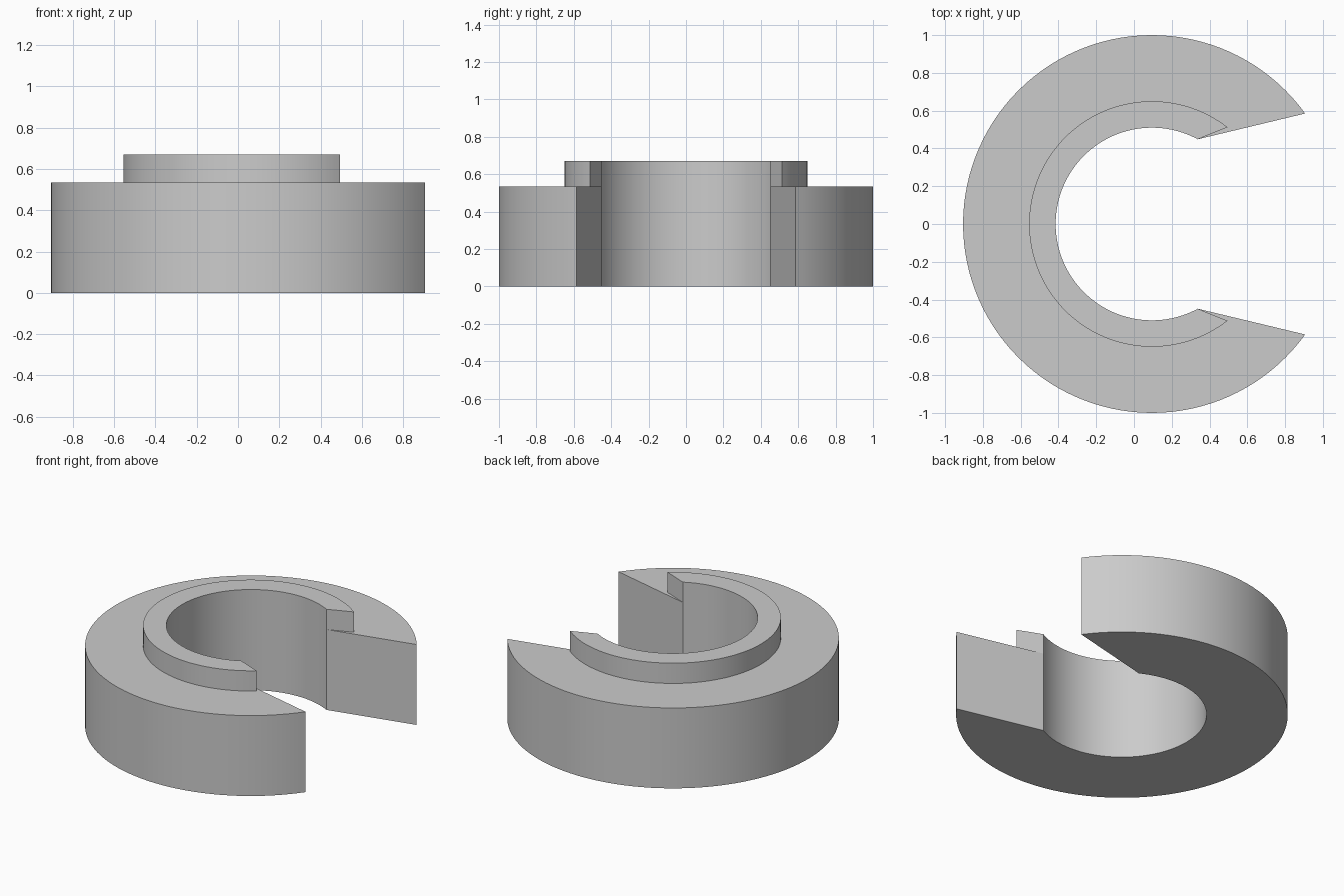
import bpy
import bmesh
from math import cos, sin, pi, radians

cube = bpy.data.objects.get("Cube")
if cube:
    bpy.data.objects.remove(cube, do_unlink=True)

CENTRE_X = 0.095
SEGMENTS = 96
BODY_TOP, COLLAR_TOP = 0.535, 0.67
BORE = (0.51, radians(61.6))      # radius and half angle of the opening

grey = bpy.data.materials.new("plain grey")
grey.use_nodes = True
colour = (0.6, 0.6, 0.6, 1)
grey.diffuse_color = colour
grey.node_tree.nodes["Principled BSDF"].inputs["Base Color"].default_value = colour


def arc(bm, radius, half_gap, z):
    """Row of vertices round the ring, leaving a gap towards +x."""
    sweep = 2 * (pi - half_gap)
    angles = [half_gap + sweep * i / SEGMENTS for i in range(SEGMENTS + 1)]
    return [bm.verts.new((CENTRE_X + radius * cos(a), radius * sin(a), z)) for a in angles]


def open_ring(name, inner, outer, bottom, top):
    """C-shaped solid whose ends run between two different gap angles."""
    bm = bmesh.new()
    rows = [arc(bm, *inner, bottom), arc(bm, *outer, bottom),
            arc(bm, *outer, top), arc(bm, *inner, top)]
    for k in range(4):
        a, b = rows[k], rows[(k + 1) % 4]
        for i in range(SEGMENTS):
            bm.faces.new((a[i], a[i + 1], b[i + 1], b[i]))
    for end in (0, -1):
        bm.faces.new([row[end] for row in rows])
    bmesh.ops.recalc_face_normals(bm, faces=bm.faces)
    mesh = bpy.data.meshes.new(name)
    bm.to_mesh(mesh)
    bm.free()
    mesh.materials.append(grey)
    obj = bpy.data.objects.new(name, mesh)
    bpy.context.collection.objects.link(obj)
    bpy.ops.object.select_all(action='DESELECT')
    obj.select_set(True)
    bpy.context.view_layer.objects.active = obj
    bpy.ops.object.shade_smooth_by_angle(angle=radians(20))
    return obj


# Thick main body with a wedge-shaped opening
open_ring("ring_body", BORE, (1.0, radians(35.8)), 0, BODY_TOP)

# Raised lip around the bore
open_ring("raised_collar", BORE, (0.65, radians(52)), BODY_TOP, COLLAR_TOP)
